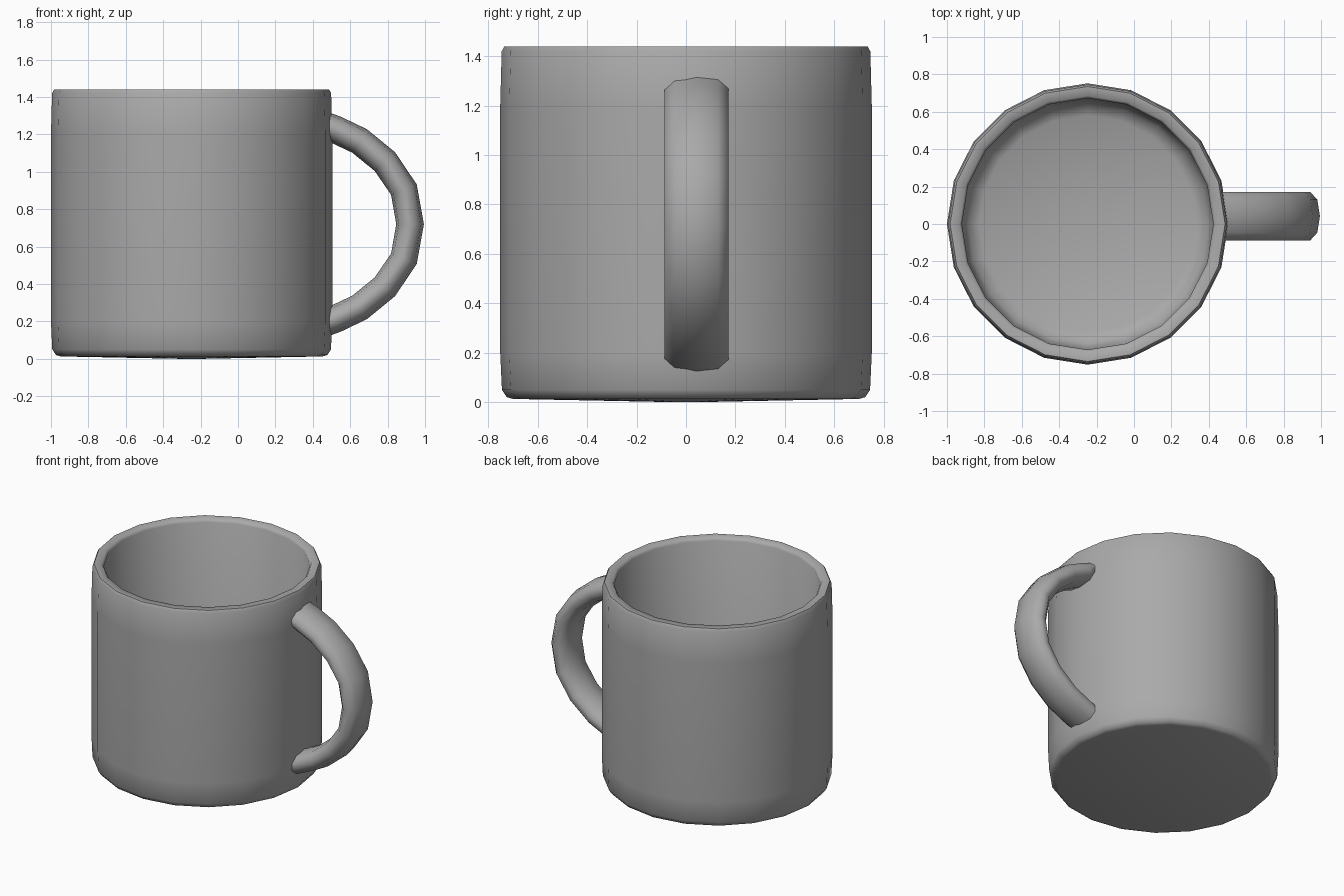
import bpy, math
from mathutils import Vector

cube = bpy.data.objects.get("Cube")
if cube:
    bpy.data.objects.remove(cube, do_unlink=True)

GREY = (0.4, 0.4, 0.4, 1)
mat = bpy.data.materials.new("glazed grey")
mat.use_nodes = True
mat.diffuse_color = GREY
mat.node_tree.nodes["Principled BSDF"].inputs["Base Color"].default_value = GREY


def loft(name, rings, angle):
    """Skin a list of equal closed rings and cap both ends."""
    n = len(rings[0])
    verts = [p for ring in rings for p in ring]
    faces = []
    for r in range(len(rings) - 1):
        a, b = r * n, (r + 1) * n
        faces += [(a + i, a + (i + 1) % n, b + (i + 1) % n, b + i) for i in range(n)]
    # Fan caps around the middle of each end ring
    for start, flip in ((0, True), ((len(rings) - 1) * n, False)):
        verts.append(sum(verts[start:start + n], Vector()) / n)
        c = len(verts) - 1
        for i in range(n):
            tri = (start + i, start + (i + 1) % n, c)
            faces.append(tri[::-1] if flip else tri)
    mesh = bpy.data.meshes.new(name)
    mesh.from_pydata(verts, [], faces)
    mesh.materials.append(mat)
    obj = bpy.data.objects.new(name, mesh)
    bpy.context.collection.objects.link(obj)
    bpy.ops.object.select_all(action='DESELECT')
    obj.select_set(True)
    bpy.context.view_layer.objects.active = obj
    bpy.ops.object.shade_smooth_by_angle(angle=math.radians(angle))
    return obj


# Cup: radius and height, from the underside, over the rim, to the inner floor
SIDES = 20
profile = [(0.05, 0), (0.7, 0.013), (0.725, 0.02), (0.745, 0.05), (0.752, 0.2),
           (0.752, 1.2), (0.746, 1.42), (0.735, 1.44), (0.685, 1.44), (0.672, 1.42),
           (0.67, 0.2), (0.64, 0.12), (0.58, 0.09), (0.05, 0.08)]
turns = [math.tau * i / SIDES for i in range(SIDES)]
loft("cup", [[Vector((r * math.cos(t) - 0.248, r * math.sin(t), z)) for t in turns]
             for r, z in profile], 60)

# Handle: upper half of the centre line, mirrored about its middle height
MID = 0.72
upper = [(0.44, 1.26), (0.52, 1.227), (0.65, 1.165), (0.785, 1.055), (0.887, 0.905)]
path = [Vector((x, 0, z)) for x, z in upper]
path += [Vector((0.92, 0, MID))] + [Vector((p.x, 0, 2 * MID - p.z)) for p in reversed(path)]

# Flattened cross-section: across the strap and through its thickness
half = [(0.13, 0.022), (0.088, 0.06), (0, 0.074), (-0.088, 0.06), (-0.13, 0.022)]
section = half + [(-w, -h) for w, h in half]

rings = []
for i, p in enumerate(path):
    if i in (0, len(path) - 1):
        out = Vector((0, 0, 1 if i == 0 else -1))
    else:
        d = (path[i + 1] - p).normalized() + (p - path[i - 1]).normalized()
        out = Vector((-d.z, 0, d.x)).normalized()
    rings.append([p + out * h + Vector((0, 0.042 + w, 0)) for w, h in section])
loft("handle", rings, 75)
